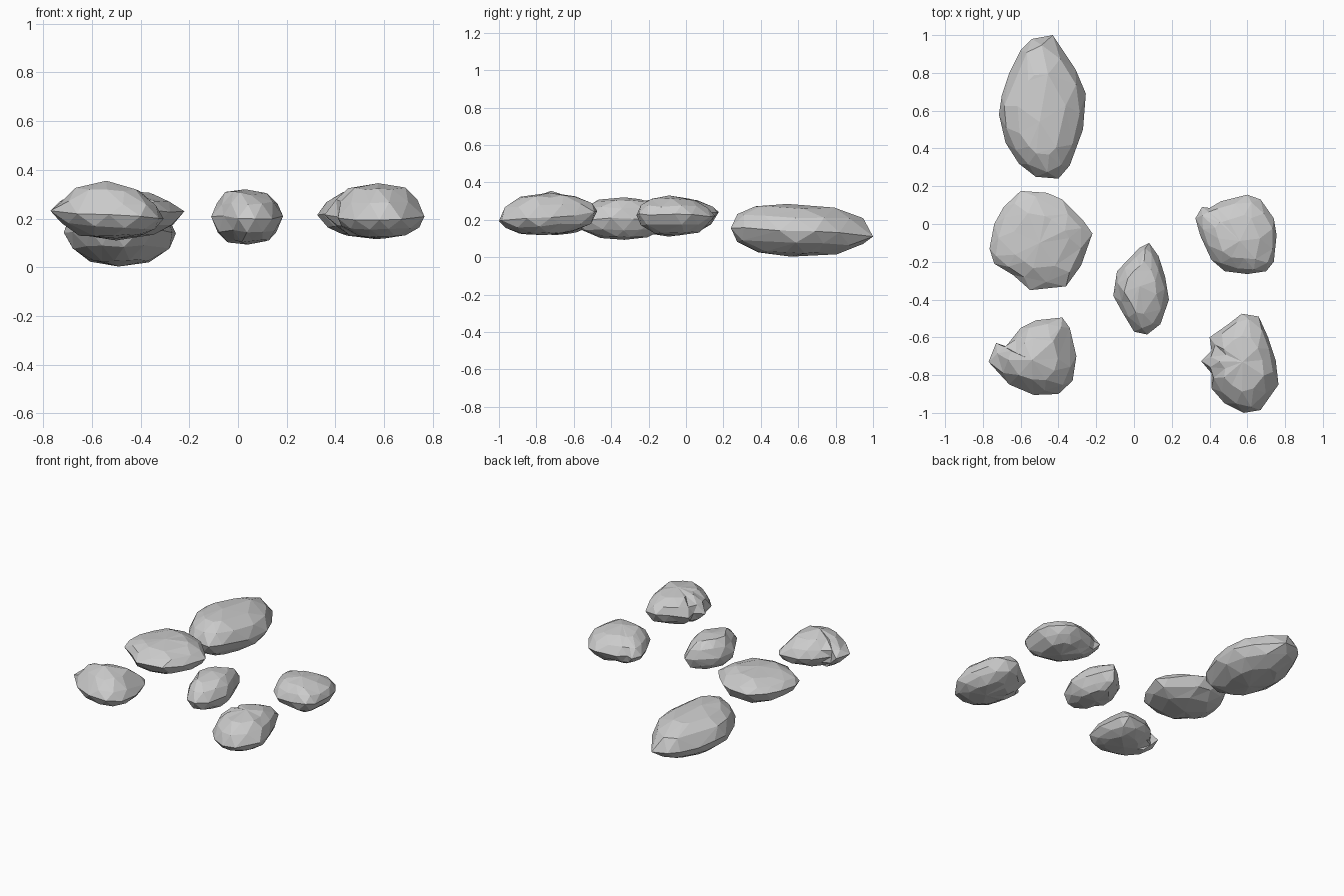
import bpy, bmesh, random

if "Cube" in bpy.data.objects:
    bpy.data.objects.remove(bpy.data.objects["Cube"])


def rock(name, outline, z_mid, top, bottom, p_top=2.0, p_bot=2.0, tilt=(0, 0), jitter=0.007, seed=1):
    """Faceted boulder: staggered rings shrink from the plan outline to a top and a bottom point."""
    rng = random.Random(seed)
    n = len(outline)
    cx = sum(p[0] for p in outline) / n
    cy = sum(p[1] for p in outline) / n
    bm = bmesh.new()

    def ring(s, apex, power, stagger):
        verts = []
        for i in range(n):
            x, y = outline[i]
            if stagger:
                x = (x + outline[(i + 1) % n][0]) / 2
                y = (y + outline[(i + 1) % n][1]) / 2
            base = z_mid + tilt[0] * (x - cx) + tilt[1] * (y - cy)
            h = (1 - s ** power) ** (1 / power)
            j = 0 if s == 1 else jitter
            verts.append(bm.verts.new((
                apex[0] + s * (x - apex[0]) + rng.uniform(-j, j),
                apex[1] + s * (y - apex[1]) + rng.uniform(-j, j),
                base + (apex[2] - base) * h + rng.uniform(-jitter, jitter))))
        return verts

    equator = ring(1.0, top, p_top, False)
    for apex, power in ((top, p_top), (bottom, p_bot)):
        shoulder = ring(0.89, apex, power, True)
        cap = ring(0.56, apex, power, False)
        tip = bm.verts.new(apex)
        for i in range(n):
            k = (i + 1) % n
            bm.faces.new((equator[i], equator[k], shoulder[i]))
            bm.faces.new((equator[k], shoulder[k], shoulder[i]))
            bm.faces.new((cap[i], cap[k], shoulder[i]))
            bm.faces.new((cap[k], shoulder[k], shoulder[i]))
            bm.faces.new((cap[i], cap[k], tip))
    # merge nearly coplanar triangles into larger chipped facets
    bmesh.ops.recalc_face_normals(bm, faces=bm.faces)
    bmesh.ops.dissolve_limit(bm, angle_limit=0.14, verts=bm.verts, edges=bm.edges)
    bmesh.ops.triangulate(bm, faces=bm.faces)
    bmesh.ops.recalc_face_normals(bm, faces=bm.faces)
    mesh = bpy.data.meshes.new(name)
    bm.to_mesh(mesh)
    bm.free()
    bpy.context.collection.objects.link(bpy.data.objects.new(name, mesh))


# large oval boulder at the back
rock("large_back_rock",
     [(-.43, 1), (-.54, .98), (-.60, .92), (-.66, .80), (-.70, .68), (-.715, .58), (-.68, .43),
      (-.61, .32), (-.52, .25), (-.40, .24), (-.34, .31), (-.27, .50), (-.255, .69), (-.31, .82)],
     0.14, (-.50, .54, .285), (-.49, .56, .003), 2.2, 2.0, (0, -.06), seed=2)

# broad flat-topped boulder
rock("flat_left_rock",
     [(-.60, .175), (-.46, .165), (-.38, .13), (-.27, .02), (-.22, -.05), (-.28, -.22), (-.36, -.33),
      (-.55, -.35), (-.64, -.27), (-.74, -.21), (-.765, -.13), (-.74, 0), (-.69, .09)],
     0.235, (-.50, -.10, .315), (-.50, -.09, .11), 2.0, 2.0, (-.02, 0), seed=5)

# peaked boulder at the front left
rock("peaked_front_left_rock",
     [(-.77, -.73), (-.73, -.63), (-.68, -.65), (-.60, -.55), (-.52, -.51), (-.38, -.495), (-.34, -.55),
      (-.305, -.70), (-.325, -.83), (-.40, -.90), (-.53, -.905), (-.66, -.85)],
     0.215, (-.54, -.72, .355), (-.50, -.70, .118), 1.6, 2.1, (-.06, 0), seed=7)

# small rounded stone in the centre
rock("small_centre_rock",
     [(.08, -.10), (.03, -.125), (-.02, -.18), (-.09, -.25), (-.11, -.38), (-.06, -.47), (0, -.57),
      (.07, -.585), (.14, -.53), (.185, -.40), (.165, -.28), (.13, -.17)],
     0.205, (.03, -.33, .32), (.04, -.33, .093), 2.2, 2.2, seed=11)

# right-hand boulder
rock("right_rock",
     [(.325, .03), (.36, .09), (.40, .085), (.46, .12), (.60, .155), (.67, .13), (.74, .03), (.755, -.06),
      (.74, -.20), (.70, -.25), (.60, -.265), (.48, -.25), (.41, -.19), (.35, -.06)],
     0.22, (.56, -.09, .33), (.57, -.05, .115), 2.0, 2.0, (.03, -.02), seed=13)

# notched boulder at the front right
rock("front_right_rock",
     [(.57, -.475), (.66, -.49), (.71, -.60), (.75, -.72), (.765, -.85), (.67, -.985), (.58, -1),
      (.48, -.95), (.41, -.87), (.41, -.79), (.355, -.725), (.41, -.67), (.40, -.60), (.50, -.53)],
     0.215, (.575, -.73, .345), (.60, -.76, .118), 2.1, 2.1, (0, .10), seed=17)
